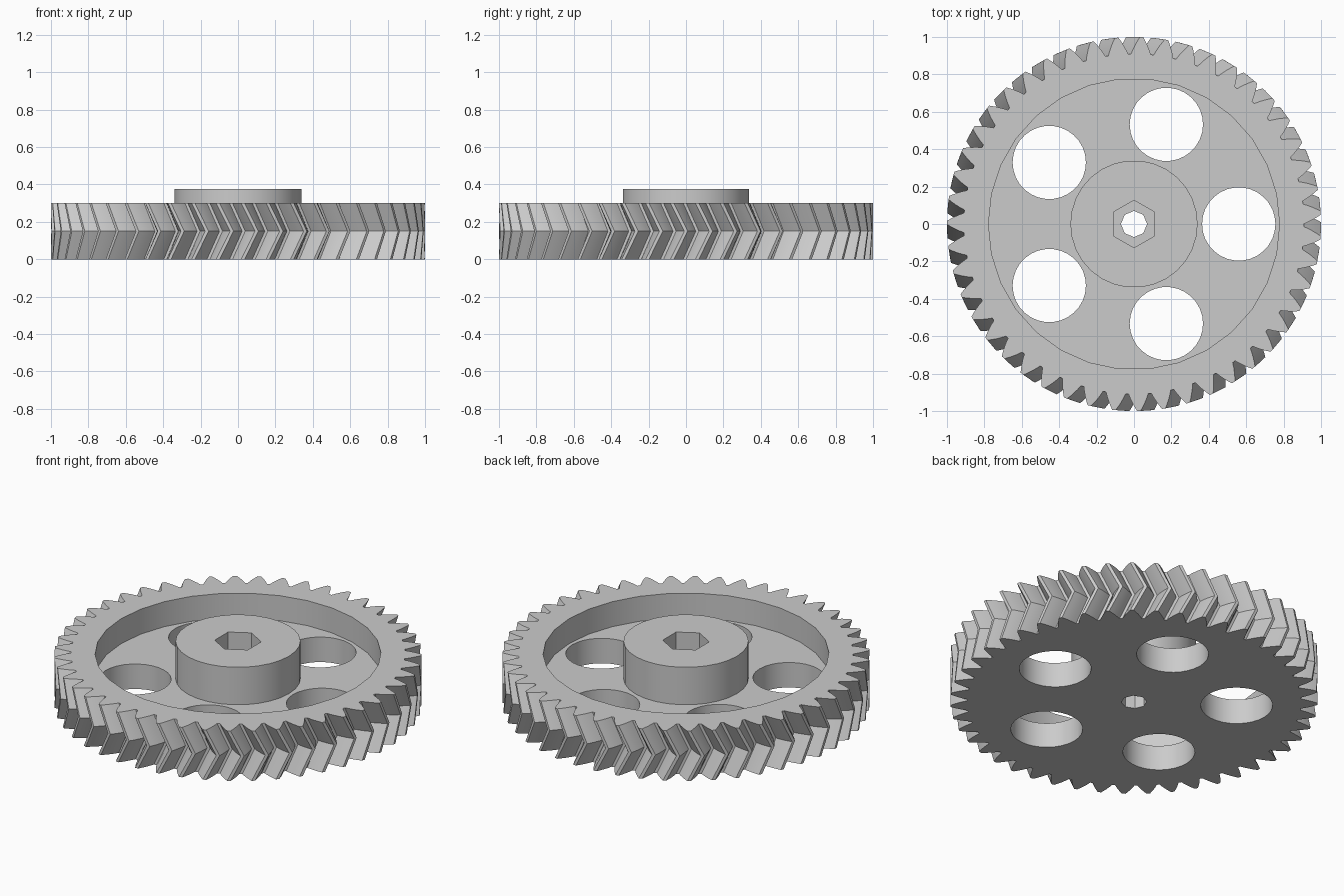
import bpy
import bmesh
from math import pi, sin, cos, tan, acos, radians

if "Cube" in bpy.data.objects:
    bpy.data.objects.remove(bpy.data.objects["Cube"], do_unlink=True)

# Main dimensions
TEETH = 47
THICK = 0.30
WEB = 0.15
HUB_TOP = 0.375
TIP = 1.0
PITCH = TEETH / (TEETH + 2)
ROOT = 0.91
BASE = PITCH * cos(radians(28))
TWIST = radians(200 / TEETH)

grey = bpy.data.materials.new("plain grey")
grey.use_nodes = True
grey.diffuse_color = (0.6, 0.6, 0.6, 1)
grey.node_tree.nodes["Principled BSDF"].inputs["Base Color"].default_value = (0.6, 0.6, 0.6, 1)


def make_object(name, bm):
    bmesh.ops.recalc_face_normals(bm, faces=bm.faces)
    mesh = bpy.data.meshes.new(name)
    bm.to_mesh(mesh)
    bm.free()
    mesh.materials.append(grey)
    obj = bpy.data.objects.new(name, mesh)
    bpy.context.collection.objects.link(obj)
    return obj


def loft(name, rings):
    """Skin a stack of equal rings and cap both ends."""
    bm = bmesh.new()
    loops = [[bm.verts.new(p) for p in ring] for ring in rings]
    count = len(loops[0])
    for low, high in zip(loops, loops[1:]):
        for i in range(count):
            j = (i + 1) % count
            bm.faces.new((low[i], low[j], high[j], high[i]))
    bm.faces.new(loops[0][::-1])
    bm.faces.new(loops[-1])
    return make_object(name, bm)


def prism(name, radius, sides, z0, z1, x=0.0, y=0.0, turn=0.0):
    angles = [turn + 2 * pi * i / sides for i in range(sides)]
    return loft(name, [[(x + radius * cos(a), y + radius * sin(a), z) for a in angles]
                       for z in (z0, z1)])


def combine(target, tool, operation):
    tool.hide_render = True
    mod = target.modifiers.new(operation.lower(), 'BOOLEAN')
    mod.operation = operation
    mod.solver = 'EXACT'
    mod.object = tool
    bpy.context.view_layer.objects.active = target
    bpy.ops.object.modifier_apply(modifier=mod.name)
    bpy.data.objects.remove(tool, do_unlink=True)


# Involute tooth outline
def involute(r):
    a = acos(BASE / r)
    return tan(a) - a


def half_angle(r):
    return pi / (2 * TEETH) + involute(PITCH) - involute(r)


def tooth_ring(z, turn):
    radii = [ROOT, (ROOT + PITCH) / 2, PITCH, (PITCH + TIP) / 2, TIP]
    flank = [(r, half_angle(r)) for r in radii]
    outline = [(r, -h) for r, h in flank] + [(r, h) for r, h in reversed(flank)]
    ring = []
    for i in range(TEETH):
        centre = 2 * pi * i / TEETH + turn
        ring += [(r * cos(centre + a), r * sin(centre + a), z) for r, a in outline]
    return ring


# Herringbone toothed wheel
gear = loft("herringbone_gear", [tooth_ring(0, -TWIST),
                                 tooth_ring(THICK / 2, 0),
                                 tooth_ring(THICK, -TWIST)])

# Dished upper side with a raised hub
combine(gear, prism("recess", 0.778, 30, WEB, 0.5), 'DIFFERENCE')
combine(gear, prism("hub", 0.34, 30, WEB / 2, HUB_TOP), 'UNION')

# Five lightening holes
for k in range(5):
    a = 2 * pi * k / 5
    hole = prism("web_hole", 0.196, 30, -0.1, 0.5, 0.56 * cos(a), 0.56 * sin(a))
    combine(gear, hole, 'DIFFERENCE')

# Shaft bore and hexagonal pocket
combine(gear, prism("bore", 0.07, 8, -0.1, 0.5), 'DIFFERENCE')
combine(gear, prism("hex_pocket", 0.127, 6, 0.2, 0.5, turn=pi / 2), 'DIFFERENCE')

# Smooth curved walls, crisp edges
bpy.ops.object.select_all(action='DESELECT')
gear.select_set(True)
bpy.context.view_layer.objects.active = gear
bpy.ops.object.shade_smooth_by_angle(angle=radians(20))
